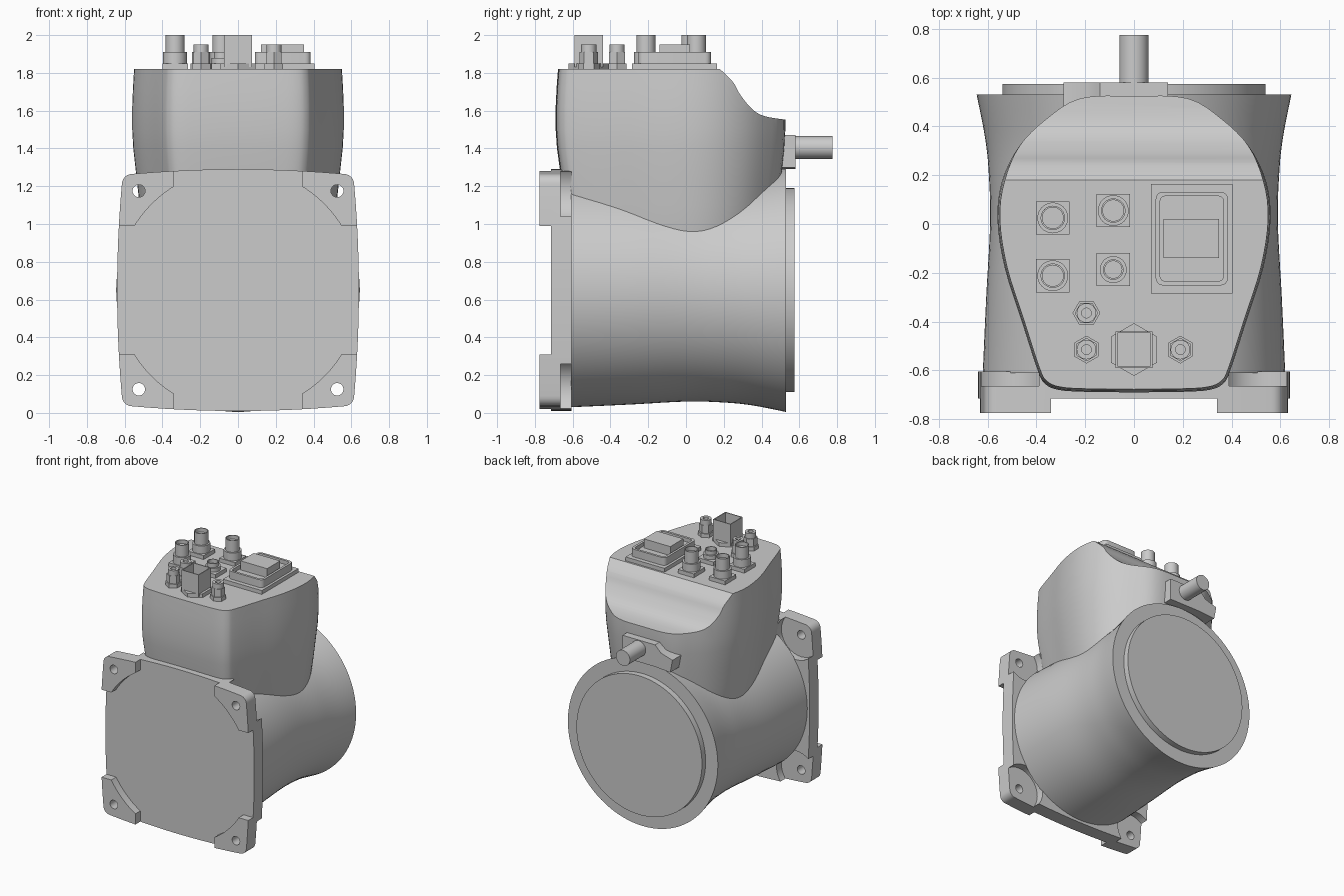
import bpy, bmesh, math
from mathutils import Vector

old = bpy.data.objects.get("Cube")
if old:
    bpy.data.objects.remove(old)

grey = bpy.data.materials.new("plain grey")
grey.use_nodes = True
tone = (0.6, 0.6, 0.6, 1)
grey.diffuse_color = tone
grey.node_tree.nodes["Principled BSDF"].inputs["Base Color"].default_value = tone

MID = 0.65      # height of the barrel axis
DECK = 1.82     # height of the connector deck


def loft(name, rings, axis="z", loc=(0, 0, 0)):
    """Skin rings given as (outline, height) and close both ends."""
    bm = bmesh.new()
    put = {"z": lambda a, b, h: (a, b, h),
           "y": lambda a, b, h: (a, h, b),
           "x": lambda a, b, h: (h, a, b)}[axis]
    loops = [[bm.verts.new(put(a, b, h)) for a, b in ring] for ring, h in rings]
    n = len(loops[0])
    for low, high in zip(loops, loops[1:]):
        for i in range(n):
            j = (i + 1) % n
            bm.faces.new((low[i], low[j], high[j], high[i]))
    bm.faces.new(loops[0][::-1])
    bm.faces.new(loops[-1])
    bmesh.ops.recalc_face_normals(bm, faces=bm.faces)
    mesh = bpy.data.meshes.new(name)
    bm.to_mesh(mesh)
    bm.free()
    mesh.materials.append(grey)
    obj = bpy.data.objects.new(name, mesh)
    obj.location = loc
    bpy.context.collection.objects.link(obj)
    return obj


def ngon(r, n, turn=0.0):
    return [(r * math.cos(turn + math.tau * i / n),
             r * math.sin(turn + math.tau * i / n)) for i in range(n)]


def turned(name, profile, n=32, axis="z", loc=(0, 0, 0), turn=0.0):
    return loft(name, [(ngon(r, n, turn), h) for r, h in profile], axis, loc)


def rect(hx, hy, r=0.0):
    """Rectangle outline with optional rounded corners."""
    if not r:
        return [(-hx, -hy), (hx, -hy), (hx, hy), (-hx, hy)]
    pts = []
    for k, (sx, sy) in enumerate([(1, 1), (-1, 1), (-1, -1), (1, -1)]):
        for i in range(5):
            a = math.pi / 2 * (k + i / 4)
            pts.append((sx * (hx - r) + r * math.cos(a), sy * (hy - r) + r * math.sin(a)))
    return pts


def spline(pts, steps, closed):
    """Smooth curve through the given points."""
    n, out = len(pts), []
    v = [Vector(p) for p in pts]
    for i in range(n if closed else n - 1):
        ids = [i - 1, i, i + 1, i + 2]
        a, b, c, d = [v[k % n] if closed else v[min(max(k, 0), n - 1)] for k in ids]
        for s in range(steps):
            t = s / steps
            p = 0.5 * (2 * b + (c - a) * t + (2 * a - 5 * b + 4 * c - d) * t * t
                       + (3 * b - a - 3 * c + d) * t ** 3)
            out.append((p.x, p.y))
    return out if closed else out + [tuple(v[-1])]


def carve(obj, cutters):
    """Subtract the cutters for good, then drop them."""
    for c in cutters:
        c.hide_render = True
        mod = obj.modifiers.new("cut", "BOOLEAN")
        mod.operation, mod.solver, mod.object = "DIFFERENCE", "EXACT", c
    bpy.context.view_layer.update()
    graph = bpy.context.evaluated_depsgraph_get()
    mesh = bpy.data.meshes.new_from_object(obj.evaluated_get(graph))
    obj.modifiers.clear()
    obj.data = mesh
    for c in cutters:
        bpy.data.objects.remove(c)


# Flared barrel and its end disc
barrel = spline([(0.62, -0.61), (0.606, -0.3), (0.59, 0), (0.595, 0.2),
                 (0.61, 0.35), (0.645, 0.53)], 5, False)
turned("barrel", barrel, 96, "y", (0, 0, MID))
turned("end_disc", [(0.54, 0.5), (0.54, 0.575)], 96, "y", (0, 0, MID))

# Front flange: bulging square with rounded corners
side = []
for i in range(13):
    t = 0.56 * (i / 6 - 1)
    side.append((0.64 - 0.025 * (t / 0.56) ** 2, t))
for i in range(1, 6):
    a = math.pi / 12 * i
    side.append((0.56 + 0.055 * math.cos(a), 0.56 + 0.055 * math.sin(a)))
flange = []
for k in range(4):
    for x, y in side:
        for _ in range(k):
            x, y = -y, x
        flange.append((x, y))

corners = [(sx * 0.525, 0, MID + sz * 0.525) for sx in (-1, 1) for sz in (-1, 1)]


def corner_cutters(r, y0, y1):
    return [turned("cutter", [(r, y0), (r, y1)], 32, "y", c) for c in corners]


plate = loft("front_flange", [(flange, -0.715), (flange, -0.605)], "y", (0, 0, MID))
carve(plate, corner_cutters(0.17, -0.665, -0.5) + corner_cutters(0.033, -0.9, -0.4))

# Four mounting lugs left outside a round clearance
lugs = loft("mounting_lugs", [(flange, -0.775), (flange, -0.715)], "y", (0, 0, MID))
carve(lugs, [turned("cutter", [(0.645, -0.9), (0.645, -0.6)], 96, "y", (0, 0, MID)),
             loft("cutter", [(rect(0.34, 0.9), -0.9), (rect(0.34, 0.9), -0.6)], "y", (0, 0, MID)),
             loft("cutter", [(rect(0.9, 0.34), -0.9), (rect(0.9, 0.34), -0.6)], "y", (0, 0, MID))]
      + corner_cutters(0.033, -0.9, -0.4))

# Connector head rising out of the barrel
half = [(0.2, -0.688), (0.31, -0.68), (0.365, -0.655), (0.395, -0.6), (0.46, -0.4),
        (0.53, -0.18), (0.56, 0.02), (0.54, 0.18), (0.47, 0.32), (0.36, 0.43), (0.22, 0.515)]
shape = spline([(0, -0.69)] + half + [(0, 0.525)] + [(-x, y) for x, y in reversed(half)], 4, True)
levels = [(0.8, 0.84), (0.96, 0.895), (1.1, 0.93), (1.25, 0.96), (1.4, 0.99),
          (1.5, 1.0), (1.62, 1.0), (1.72, 0.993), (DECK, 0.982)]
head = loft("connector_head", [([(x * s, y * s) for x, y in shape], z) for z, s in levels])
slope = spline([(0.18, DECK), (0.25, 1.75), (0.29, 1.68), (0.36, 1.6),
                (0.44, 1.565), (0.6, 1.545)], 4, False) + [(0.6, 1.95), (0.18, 1.95)]
carve(head, [loft("cutter", [(slope, -0.8), (slope, 0.8)], "x")])

# Rear bracket with its side wing, and the rod
wing = [(0.14, 1.3), (0.14, 1.47), (-0.14, 1.47), (-0.19, 1.42), (-0.29, 1.39), (-0.27, 1.29),
        (-0.14, 1.3)]
loft("rear_bracket", [(wing, 0.45), (wing, 0.58)], "y")
turned("rear_rod", [(0.06, 0.55), (0.06, 0.775)], 32, "y", (0, 0, 1.405))


# Round sockets on square bases
def socket(tag, x, y, r, top):
    at = (x, y, DECK)
    loft(tag + "_base", [(rect(0.068, 0.068), -0.01), (rect(0.068, 0.068), 0.03)], "z", at)
    turned(tag + "_barrel", [(r + 0.013, 0.02), (r + 0.013, min(0.09, top - 0.03)),
                             (r, min(0.09, top - 0.03)), (r, top),
                             (r - 0.007, top), (r - 0.007, top - 0.03)], 32, "z", at)


socket("rear_outer_socket", -0.333, 0.025, 0.05, 0.18)
socket("front_outer_socket", -0.333, -0.212, 0.05, 0.18)
socket("rear_inner_socket", -0.085, 0.055, 0.05, 0.18)
socket("front_inner_socket", -0.085, -0.187, 0.042, 0.09)

# Small hexagonal fittings
for tag, x, y in [("upper", -0.195, -0.365), ("right", -0.195, -0.515), ("left", 0.19, -0.515)]:
    at = (x, y, DECK)
    turn = 0 if tag == "upper" else math.pi / 6
    turned(tag + "_fitting_nut", [(0.057, -0.01), (0.057, 0.03), (0.048, 0.03), (0.048, 0.09)],
           6, "z", at, turn)
    turned(tag + "_fitting_spout", [(0.04, 0.05), (0.04, 0.13), (0.02, 0.13), (0.02, 0.09)],
           24, "z", at)

# Open square port on a hexagonal base
port = (0, -0.515, DECK)
turned("square_port_base", [(0.108, -0.01), (0.108, 0.03)], 6, "z", port, math.pi / 6)
loft("square_port", [(rect(0.075, 0.075), 0.01), (rect(0.075, 0.075), 0.18),
                     (rect(0.068, 0.068), 0.18), (rect(0.068, 0.068), 0.04)], "z", port)

# Rectangular tray connector with a raised block
tray = (0.237, -0.06, DECK)
loft("tray_base", [(rect(0.167, 0.225), -0.01), (rect(0.167, 0.225), 0.03)], "z", tray)
loft("tray_rim", [(rect(0.148, 0.192, 0.03), 0.02), (rect(0.148, 0.192, 0.03), 0.09),
                  (rect(0.13, 0.174, 0.02), 0.09), (rect(0.13, 0.174, 0.02), 0.06)], "z", tray)
loft("tray_block", [(rect(0.114, 0.08), 0.04), (rect(0.114, 0.08), 0.13)], "z",
     (0.235, -0.06, DECK))

# Smooth curved faces, keep hard edges
bpy.ops.object.select_all(action="DESELECT")
parts = [o for o in bpy.context.collection.objects if o.type == "MESH" and grey.name in o.data.materials]
for part in parts:
    part.select_set(True)
bpy.context.view_layer.objects.active = parts[0]
bpy.ops.object.shade_smooth_by_angle(angle=math.radians(30))
